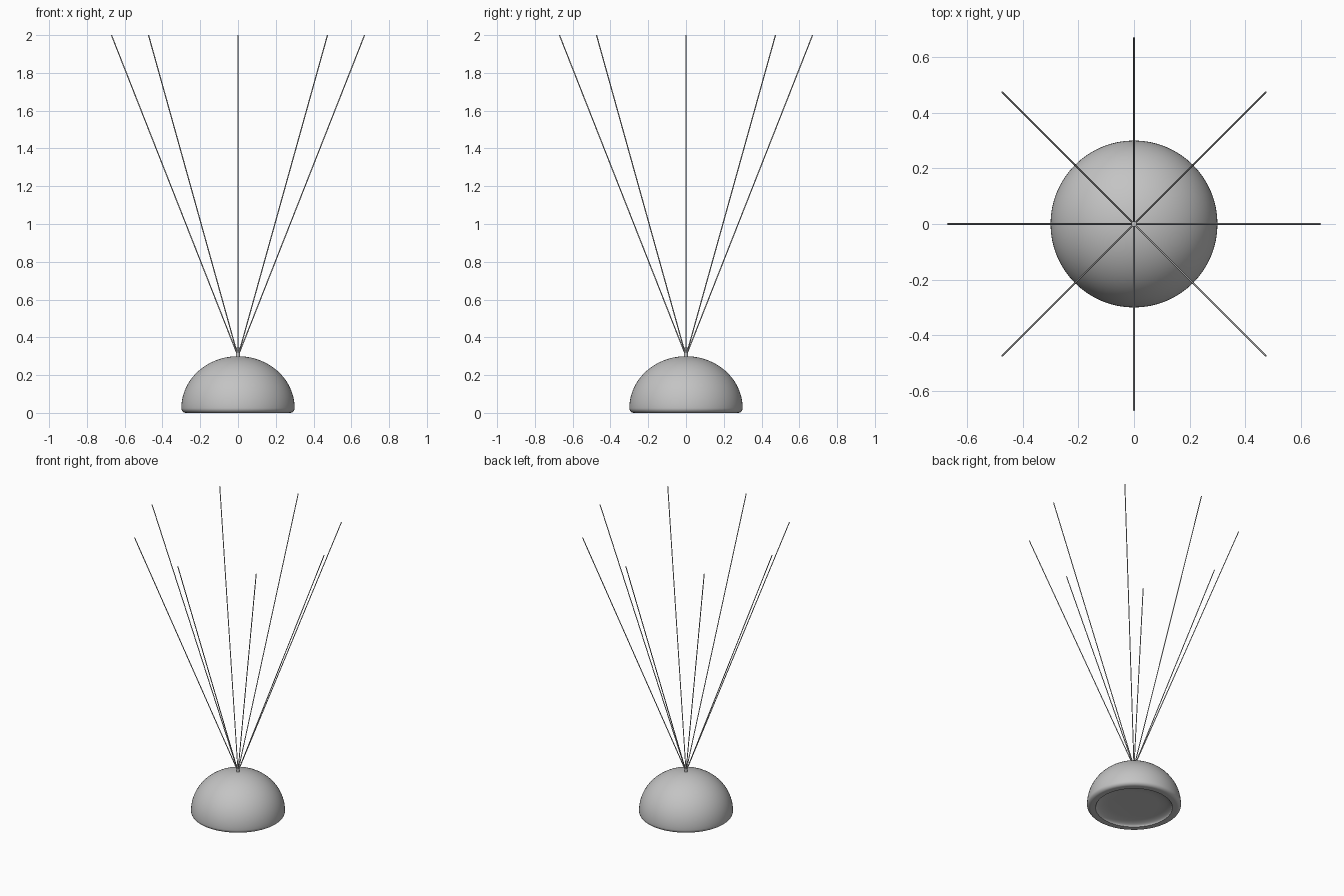
import bpy, bmesh
from math import sin, cos, pi, radians
from mathutils import Vector

cube = bpy.data.objects.get("Cube")
if cube:
    bpy.data.objects.remove(cube)


def material(name, rgb):
    m = bpy.data.materials.new(name)
    m.use_nodes = True
    colour = (*rgb, 1)
    m.diffuse_color = colour
    m.node_tree.nodes["Principled BSDF"].inputs["Base Color"].default_value = colour
    return m


grey = material("light grey", (0.55, 0.55, 0.55))


def finish(name, bm, angle):
    bmesh.ops.recalc_face_normals(bm, faces=bm.faces)
    mesh = bpy.data.meshes.new(name)
    bm.to_mesh(mesh)
    bm.free()
    mesh.materials.append(grey)
    obj = bpy.data.objects.new(name, mesh)
    bpy.context.collection.objects.link(obj)
    bpy.ops.object.select_all(action="DESELECT")
    obj.select_set(True)
    bpy.context.view_layer.objects.active = obj
    bpy.ops.object.shade_smooth_by_angle(angle=radians(angle))
    return obj


def lathe(name, profile, steps=64):
    bm = bmesh.new()
    verts = [bm.verts.new((r, 0, z)) for r, z in profile]
    edges = [bm.edges.new(pair) for pair in zip(verts, verts[1:])]
    bmesh.ops.spin(bm, geom=verts + edges, cent=(0, 0, 0), axis=(0, 0, 1),
                   angle=2 * pi, steps=steps)
    bmesh.ops.remove_doubles(bm, verts=bm.verts, dist=0.0001)
    return finish(name, bm, 40)


def rod(name, start, end, radius, sides):
    start, end = Vector(start), Vector(end)
    axis = end - start
    bm = bmesh.new()
    bmesh.ops.create_cone(bm, cap_ends=True, segments=sides, radius1=radius,
                          radius2=radius, depth=axis.length)
    obj = finish(name, bm, 60)
    obj.location = (start + end) / 2
    obj.rotation_euler = axis.to_track_quat("Z", "Y").to_euler()
    return obj


# Domed base: hemisphere, rounded lip and a shallow dished underside
R, LIP = 0.3, 0.025
dome = [(R * sin(a), LIP + (R - LIP) * cos(a))
        for a in (i * pi / 40 for i in range(21))]
lip = [(R - LIP + LIP * cos(a), LIP - LIP * sin(a))
       for a in (i * pi / 16 for i in range(1, 9))]
inner = 0.155
dish = [(inner + 0.09 * cos(a), LIP * sin(a))
        for a in (i * pi / 16 for i in range(9))]
lathe("domed_base", dome + lip + dish + [(0, LIP)])

# Short stub holding the wires
rod("wire_holder", (0, 0, 0.28), (0, 0, 0.345), 0.01, 16)

# Eight straight wires fanning outward
for i in range(8):
    a = i * pi / 4
    rod(f"wire_{i + 1}", (0, 0, 0.3), (0.67 * cos(a), 0.67 * sin(a), 2), 0.003, 8)
